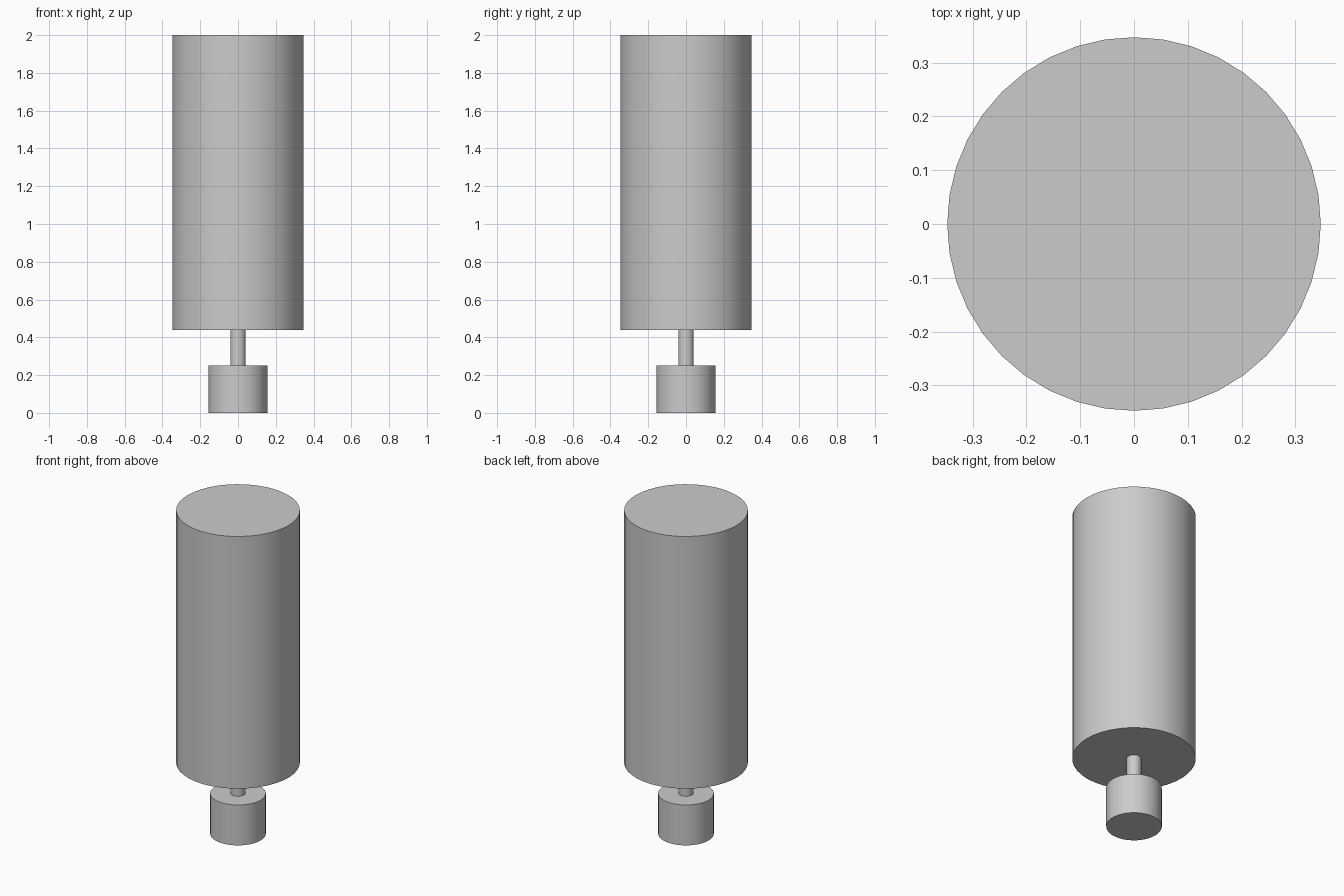
import bpy

if "Cube" in bpy.data.objects:
    bpy.data.objects.remove(bpy.data.objects["Cube"], do_unlink=True)

# Single grey material
grey = bpy.data.materials.new("plain grey")
grey.use_nodes = True
colour = (0.6, 0.6, 0.6, 1)
grey.diffuse_color = colour
grey.node_tree.nodes["Principled BSDF"].inputs["Base Color"].default_value = colour


def cylinder(name, radius, bottom, top):
    bpy.ops.mesh.primitive_cylinder_add(
        vertices=40, radius=radius, depth=top - bottom,
        location=(0, 0, (bottom + top) / 2))
    part = bpy.context.object
    part.name = name
    part.data.materials.append(grey)
    bpy.ops.object.shade_smooth_by_angle()


# Small foot, thin stem and large body stacked on one axis
cylinder("foot", 0.156, 0, 0.25)
cylinder("stem", 0.041, 0.25, 0.44)
cylinder("body", 0.347, 0.44, 2)
